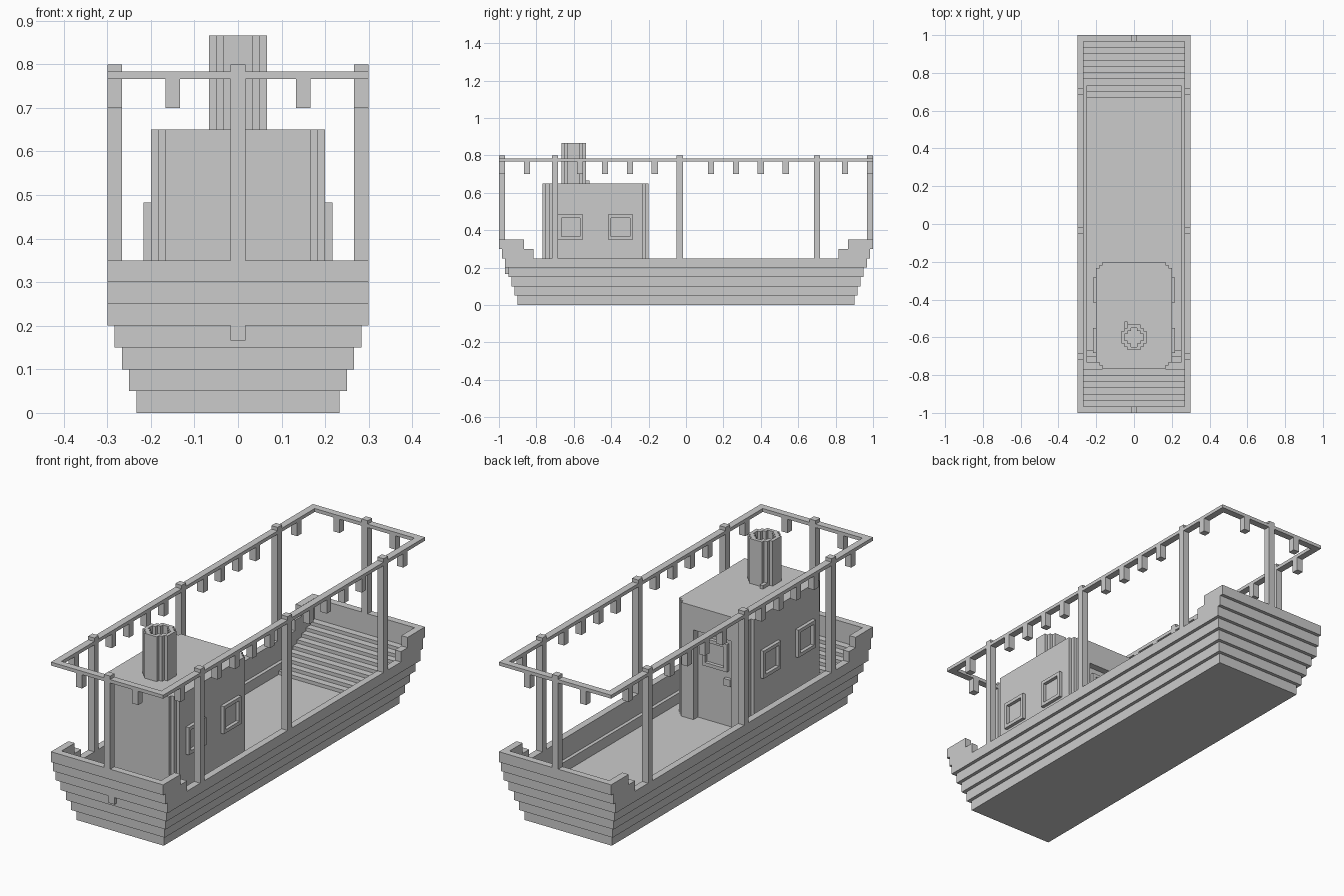
import bpy, bmesh

V = 1 / 60  # modelling grid step

cube = bpy.data.objects.get("Cube")
if cube:
    bpy.data.objects.remove(cube, do_unlink=True)

grey = bpy.data.materials.new("plain_grey")
grey.use_nodes = True
grey.diffuse_color = (0.6, 0.6, 0.6, 1)
grey.node_tree.nodes["Principled BSDF"].inputs["Base Color"].default_value = (0.6, 0.6, 0.6, 1)


def finish(name, bm):
    bmesh.ops.recalc_face_normals(bm, faces=bm.faces)
    mesh = bpy.data.meshes.new(name)
    bm.to_mesh(mesh)
    bm.free()
    mesh.materials.append(grey)
    obj = bpy.data.objects.new(name, mesh)
    bpy.context.collection.objects.link(obj)


def boxes(name, items):
    """One object from boxes given as (x0, x1, y0, y1, z0, z1) in grid steps."""
    bm = bmesh.new()
    for x0, x1, y0, y1, z0, z1 in items:
        made = bmesh.ops.create_cube(bm, size=1)["verts"]
        for v in made:
            v.co = (V * (x1 if v.co.x > 0 else x0),
                    V * (y1 if v.co.y > 0 else y0),
                    V * (z1 if v.co.z > 0 else z0))
    finish(name, bm)


def mirror_x(items):
    return items + [(-b, -a, *rest) for a, b, *rest in items]


def mirror_y(items):
    return items + [(a, b, -d, -c, *rest) for a, b, c, d, *rest in items]


def stepped_outline(hx, hy, steps, recess=()):
    """Rectangle with staircase corners; recess points go in the back edge."""
    q = []
    for i in range(steps + 1):
        q.append((hx - i, hy - steps + i))
        if i < steps:
            q.append((hx - i - 1, hy - steps + i))
    left = [(-x, y) for x, y in reversed(q)]
    front = [(x, -y) for x, y in reversed(q)]
    front_left = [(-x, -y) for x, y in q]
    return q + list(recess) + left + front_left + front


def ring(bm, outline, cy, z):
    return [bm.verts.new((x * V, (y + cy) * V, z * V)) for x, y in outline]


def walls(bm, a, b):
    for i in range(len(a)):
        j = (i + 1) % len(a)
        bm.faces.new((a[i], a[j], b[j], b[i]))


def prism(name, outline, cy, z0, z1):
    bm = bmesh.new()
    low, high = ring(bm, outline, cy, z0), ring(bm, outline, cy, z1)
    walls(bm, low, high)
    bm.faces.new(low)
    bm.faces.new(high)
    finish(name, bm)


# Hull planks, widening upwards, solid up to the deck
boxes("hull_bottom", [(-14 - k, 14 + k, -54 - k, 54 + k, 3 * k, 3 * k + 3) for k in range(2)])
boxes("hull_sides", mirror_x([(15, 16, -56, 56, 6, 9), (16, 17, -57, 57, 9, 12),
                              (16, 18, -58, 58, 12, 15)]))
boxes("hull_ends", mirror_y([(-min(14 + k, 18), min(14 + k, 18), 58 if k > 4 else 52 + k, 54 + k,
                              3 * k, 3 * k + 3) for k in range(2, 7)]))
boxes("raised_corners", mirror_y(mirror_x([(16, 18, 49, 59, 15, 18), (16, 18, 52, 60, 18, 21)])))

# Steps rising from the deck to each end
step_width = [15 if k < 3 else 16 for k in range(9)]
boxes("end_steps", mirror_y([(-w, w, 40 + 2 * k, 55 + k // 3, 6 + k, 7 + k)
                             for k, w in enumerate(step_width)]))
boxes("bow_stub", [(-1, 1, -58, -56, 10, 12)])

# Cabin with a recessed door at the back
CABIN_Y = -29
recess = [(6, 17), (6, 15), (-6, 15), (-6, 17)]
prism("cabin_walls", stepped_outline(12, 17, 2, recess), CABIN_Y, 6, 32)
prism("cabin_top", stepped_outline(12, 17, 2), CABIN_Y, 32, 39)


def side_frame(y, z):
    """Square window frame on the cabin side, centred at y, z."""
    return [(12, 13, y - 4, y + 4, z + 3, z + 4), (12, 13, y - 4, y + 4, z - 4, z - 3),
            (12, 13, y - 4, y - 3, z - 3, z + 3), (12, 13, y + 3, y + 4, z - 3, z + 3)]


boxes("window_frames", mirror_x(side_frame(-37, 25) + side_frame(-21, 25)))
boxes("door_window_frame", [(y0, y1, -14, -13, z0, z1)
                            for _, _, y0, y1, z0, z1 in side_frame(0, 26)])
boxes("door_handle", [(-5, -3, -14, -13, 18, 20)])

# Chimney: hollow stepped tube
bm = bmesh.new()
outer, inner = stepped_outline(4, 4, 2), stepped_outline(3, 3, 2)
loops = [ring(bm, outer, -36, 39), ring(bm, outer, -36, 52),
         ring(bm, inner, -36, 52), ring(bm, inner, -36, 40)]
for a, b in zip(loops, loops[1:]):
    walls(bm, a, b)
bm.faces.new(loops[0])
bm.faces.new(loops[-1])
finish("chimney", bm)
boxes("chimney_foot", [(-3, -2, -33, -31, 39, 40)])

# Posts, top rail and hanging lanterns
boxes("side_posts", mirror_x([(16, 18, y - 1, y + 1, 14, 48) for y in (-42, -2, 42)]))
boxes("end_posts", mirror_y([(-1, 1, 58, 60, 20, 48)]))
boxes("top_rail", mirror_x([(16, 18, -60, 60, 46, 47)]) + mirror_y([(-16, 16, 58, 60, 46, 47)]))
lantern_rows = (-51, -34, -26, -18, -10, 8, 16, 24, 32, 51)
boxes("side_lanterns", mirror_x([(16, 18, y - 1, y + 1, 42, 46) for y in lantern_rows]))
boxes("end_lanterns", mirror_y(mirror_x([(8, 10, 58, 60, 42, 46)])))
